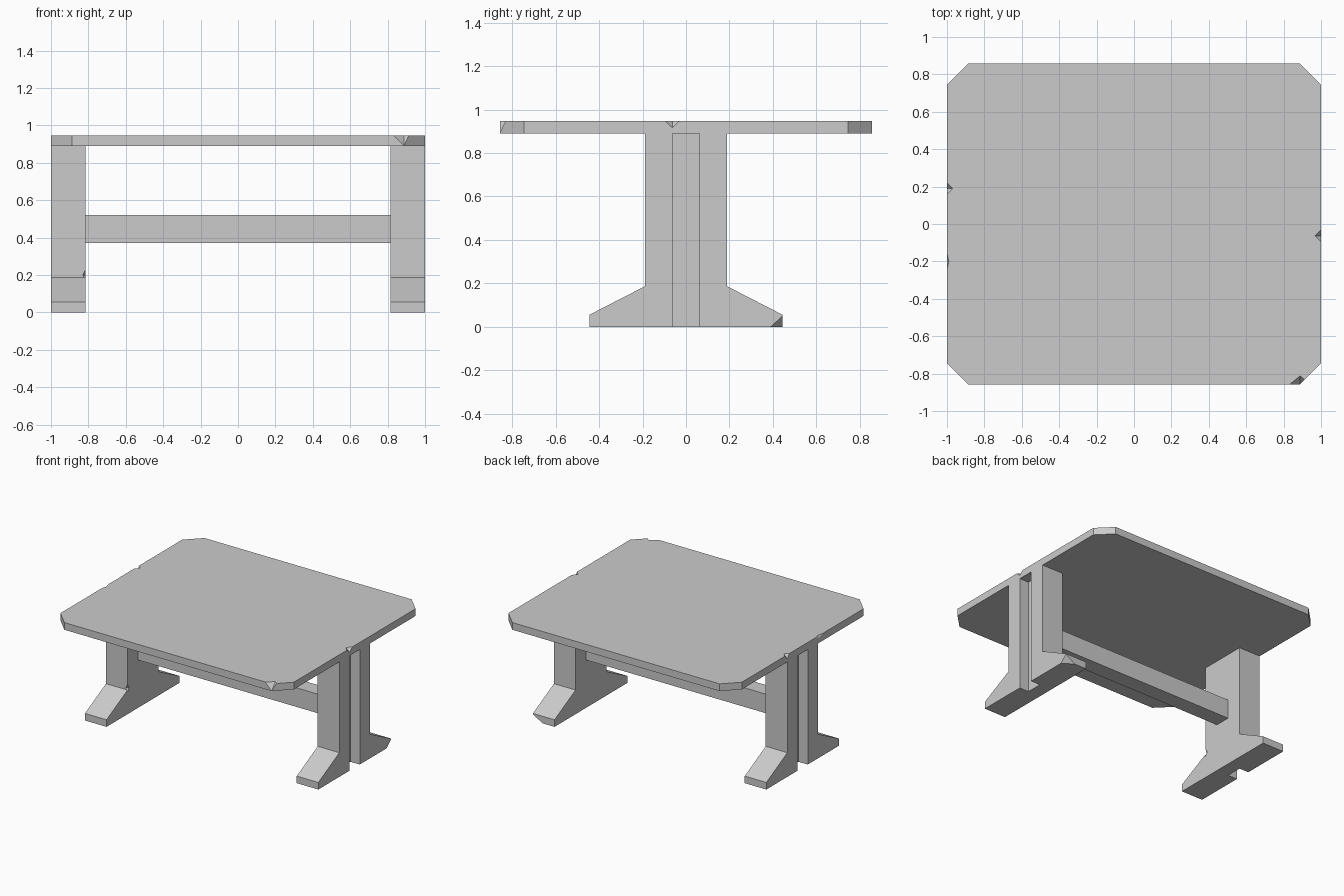
import bpy, bmesh
from mathutils import Vector

cube = bpy.data.objects.get("Cube")
if cube:
    bpy.data.objects.remove(cube, do_unlink=True)

grey = bpy.data.materials.new("plain grey")
grey.use_nodes = True
grey.diffuse_color = (0.6, 0.6, 0.6, 1)
grey.node_tree.nodes["Principled BSDF"].inputs["Base Color"].default_value = grey.diffuse_color


def finish(name, bm):
    """Turn a bmesh into a grey, flat-shaded object."""
    bmesh.ops.recalc_face_normals(bm, faces=bm.faces)
    mesh = bpy.data.meshes.new(name)
    bm.to_mesh(mesh)
    bm.free()
    mesh.materials.append(grey)
    obj = bpy.data.objects.new(name, mesh)
    bpy.context.collection.objects.link(obj)
    return obj


def prism(name, outline, offset):
    """Extrude a closed outline along an offset."""
    bm = bmesh.new()
    face = bm.faces.new([bm.verts.new(p) for p in outline])
    ext = bmesh.ops.extrude_face_region(bm, geom=[face], use_keep_orig=True)
    moved = [g for g in ext["geom"] if isinstance(g, bmesh.types.BMVert)]
    bmesh.ops.translate(bm, verts=moved, vec=offset)
    return finish(name, bm)


def box(name, lo, hi):
    outline = [(lo[0], lo[1], lo[2]), (hi[0], lo[1], lo[2]),
               (hi[0], hi[1], lo[2]), (lo[0], hi[1], lo[2])]
    return prism(name, outline, (0, 0, hi[2] - lo[2]))


def cut(obj, cutter):
    """Subtract a cutter, then discard it."""
    mod = obj.modifiers.new("cut", "BOOLEAN")
    mod.operation, mod.solver, mod.object = "DIFFERENCE", "EXACT", cutter
    bpy.context.view_layer.update()
    graph = bpy.context.evaluated_depsgraph_get()
    result = bpy.data.meshes.new_from_object(obj.evaluated_get(graph))
    obj.modifiers.clear()
    obj.data = result
    bpy.data.objects.remove(cutter, do_unlink=True)


def chip(obj, centre, radii):
    """Knock a small diamond-shaped chip out of an edge."""
    bm = bmesh.new()
    for axis in range(3):
        for sign in (-1, 1):
            p = Vector(centre)
            p[axis] += sign * radii[axis]
            bm.verts.new(p)
    bmesh.ops.convex_hull(bm, input=bm.verts)
    cut(obj, finish("chip_cutter", bm))


# Tabletop with clipped corners
W, D, C = 1.0, 0.857, 0.112
UNDER, TOP = 0.89, 0.946
outline = []
for sx, sy in ((1, 1), (-1, 1), (-1, -1), (1, -1)):
    pair = [(sx * W, sy * (D - C), UNDER), (sx * (W - C), sy * D, UNDER)]
    outline += pair if sx == sy else pair[::-1]
tabletop = prism("tabletop", outline, (0, 0, TOP - UNDER))

# Legs with splayed feet and a groove down the outer face
INNER, GROOVE, HALF = 0.815, 0.08, 0.062
half = [(0.445, 0), (0.445, 0.055), (0.188, 0.187), (0.188, UNDER)]
profile = half + [(-y, z) for y, z in reversed(half)]
legs = {}
for name, s in (("left_leg", 1), ("right_leg", -1)):
    leg = prism(name, [(s * INNER, y, z) for y, z in profile], (s * (W - INNER), 0, 0))
    xs = sorted((s * (W - GROOVE), s * (W + 0.1)))
    cut(leg, box("groove_cutter", (xs[0], -HALF, -0.1), (xs[1], HALF, UNDER + 0.1)))
    legs[name] = leg

# Stretcher between the legs
box("stretcher", (-INNER, -HALF, 0.372), (INNER, HALF, 0.52))

# Worn chips on the edges
chip(tabletop, (W, -0.063, TOP), (0.032, 0.032, 0.03))
chip(tabletop, (-W, 0.19, TOP), (0.03, 0.03, 0.03))
chip(tabletop, (-W, -0.2, TOP), (0.01, 0.045, 0.02))
chip(tabletop, (W - C, -D, TOP), (0.055, 0.045, 0.055))
chip(legs["left_leg"], (W, 0.445, 0), (0.08, 0.055, 0.05))
chip(legs["right_leg"], (-INNER, -0.188, 0.2), (0.015, 0.02, 0.03))
